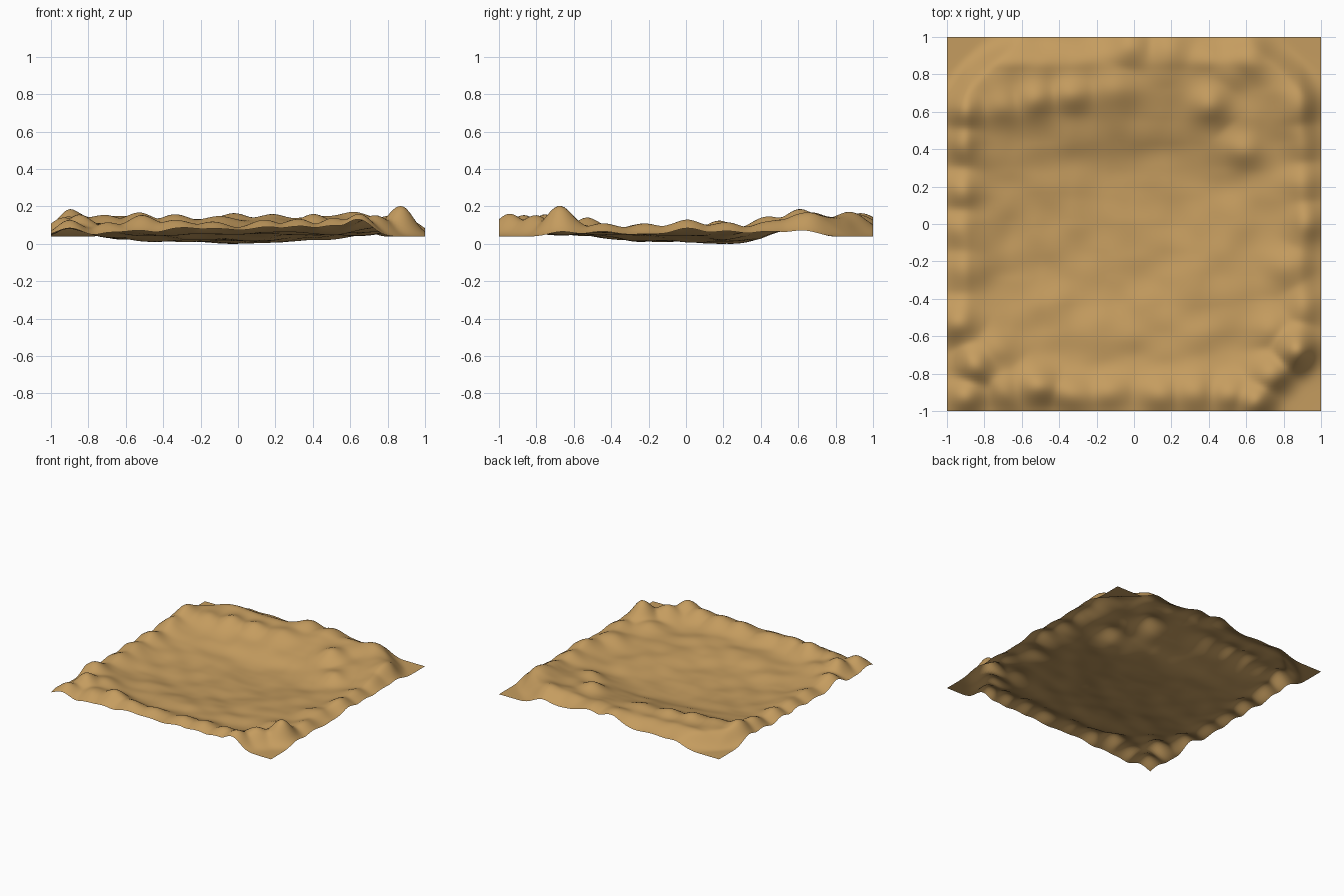
import bpy, bmesh, math
from mathutils import Vector, noise

if "Cube" in bpy.data.objects:
    bpy.data.objects.remove(bpy.data.objects["Cube"])

# mounds around the rim: x, y, peak height
BACK = [(-.62, .91, .145), (-.47, .83, .15), (-.28, .88, .145), (-.02, .98, .165), (.19, .96, .16),
        (.36, .90, .15), (.62, .92, .17), (.52, .80, .155), (.40, .63, .17), (-.11, .72, .16),
        (-.34, .70, .17), (-.53, .67, .18), (-.70, .63, .165), (.72, .77, .15)]
LEFT = [(-.92, .61, .19), (-.93, .42, .15), (-.94, .18, .13), (-.95, -.02, .115), (-.94, -.25, .11),
        (-.95, -.53, .15), (-.86, -.77, .165), (-.90, -.92, .14), (-.72, -.66, .12)]
FRONT = [(-.70, -.90, .125), (-.52, -.86, .165), (-.33, -.91, .14), (-.12, -.90, .13), (.13, -.91, .14),
         (.33, -.91, .145), (.51, -.92, .15), (.65, -.96, .17), (.73, -.80, .165)]
RIGHT = [(.87, -.67, .215), (.72, -.56, .115), (.92, -.44, .12), (.80, -.24, .115), (.94, 0, .135),
         (.93, .22, .12), (.91, .43, .13), (.90, .65, .175), (.59, .40, .12)]


def step(a, b, t):
    t = min(1, max(0, (t - a) / (b - a)))
    return t * t * (3 - 2 * t)


def base(x, y):
    # flat-bottomed basin with a deeper hollow, raised back bank, soft rim
    r = (abs(x) ** 4 + abs(y) ** 4) ** .25
    u, v = (x + .13) / .68, (y - .03 - .22 * x) / .5
    z = .068 - .038 * math.exp(-(u * u + v * v) ** 2)
    z -= .018 * math.exp(-((x - .1) / .3) ** 2 - ((y - .22) / .25) ** 2)
    z += step(.28, .72, y) * .055 - step(.84, 1, y) * .04
    z += .03 * math.exp(-((r - .91) / .12) ** 2)
    # ripples
    z += .014 * noise.noise(Vector((x * 3, y * 5, 4.2)))
    z += .012 * noise.noise(Vector((x * 6, y * 7, 9.7)))
    # low sides and flat corners
    z += (.05 - z) * step(.88, 1.02, abs(x)) * .7
    return z + (.05 - z) * step(1.58, 1.80, abs(x) + abs(y))


MOUNDS = [(x, y, max(0, h - base(x, y))) for x, y, h in BACK + LEFT + FRONT + RIGHT]


def height(x, y):
    # mounds merge with a soft maximum so peaks keep their height
    total = 0
    for mx, my, lift in MOUNDS:
        d2 = (x - mx) ** 2 + (y - my) ** 2
        if d2 < .1:
            total += (lift * math.exp(-d2 / .0095)) ** 3
    return base(x, y) + total ** (1 / 3)


# terrain sheet
bm = bmesh.new()
bmesh.ops.create_grid(bm, x_segments=120, y_segments=120, size=1)
for v in bm.verts:
    v.co.z = height(v.co.x, v.co.y)
low = min(v.co.z for v in bm.verts)
for v in bm.verts:
    v.co.z -= low
for f in bm.faces:
    f.smooth = True
mesh = bpy.data.meshes.new("sand_terrain")
bm.to_mesh(mesh)
bm.free()
terrain = bpy.data.objects.new("sand_terrain", mesh)
bpy.context.collection.objects.link(terrain)

# sand colour
sand = bpy.data.materials.new("sand")
sand.diffuse_color = (.56, .335, .115, 1)
sand.use_nodes = True
sand.node_tree.nodes["Principled BSDF"].inputs["Base Color"].default_value = sand.diffuse_color
mesh.materials.append(sand)
